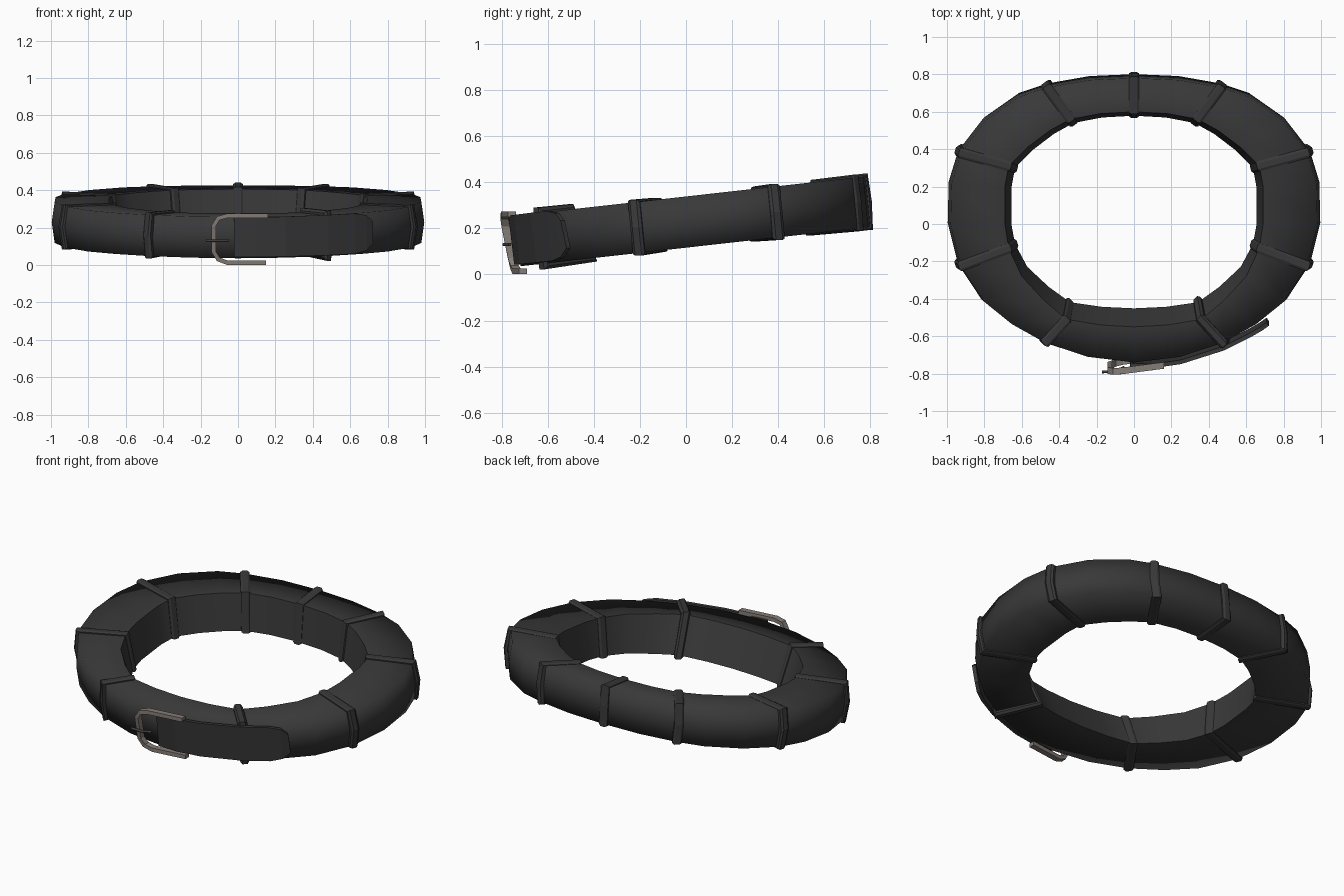
import bpy, bmesh, math
from mathutils import Vector

if "Cube" in bpy.data.objects:
    bpy.data.objects.remove(bpy.data.objects["Cube"])


def material(name, rgb):
    m = bpy.data.materials.new(name)
    m.diffuse_color = (*rgb, 1)
    m.use_nodes = True
    m.node_tree.nodes["Principled BSDF"].inputs["Base Color"].default_value = m.diffuse_color
    return m


LEATHER = material("black_leather", (0.040, 0.040, 0.041))
METAL = material("dull_metal", (0.235, 0.205, 0.185))
DARK = material("dark_metal", (0.06, 0.05, 0.045))


def skin(name, rings, mat, closed, smooth=True, sharp_cols=()):
    """Join equal-sized rings of points into one solid."""
    bm = bmesh.new()
    v = [[bm.verts.new(p) for p in r] for r in rings]
    n, m = len(rings), len(rings[0])
    for i in range(n if closed else n - 1):
        for j in range(m):
            a, b = v[i], v[(i + 1) % n]
            bm.faces.new((a[j], a[(j + 1) % m], b[(j + 1) % m], b[j]))
    if not closed:
        bm.faces.new(v[0])
        bm.faces.new(v[-1])
    bmesh.ops.recalc_face_normals(bm, faces=bm.faces)
    for f in bm.faces:
        f.smooth = smooth
    for j in sharp_cols:
        for i in range(n):
            e = bm.edges.get((v[i][j], v[(i + 1) % n][j]))
            if e:
                e.smooth = False
    me = bpy.data.meshes.new(name)
    bm.to_mesh(me)
    bm.free()
    me.materials.append(mat)
    ob = bpy.data.objects.new(name, me)
    bpy.context.collection.objects.link(ob)
    return ob


def mid_z(y):
    return 0.228 + 0.112 * y


# stations from back to front, right half: outer x, y, inner x, y
HALF = [(0, .785, 0, .60), (.24, .775, .18, .59), (.47, .735, .34, .56),
        (.62, .685, .45, .50), (.80, .56, .57, .41), (.935, .385, .67, .31),
        (.985, .22, .69, .20), (.99, 0, .69, 0), (.935, -.22, .67, -.13),
        (.81, -.41, .60, -.28), (.66, -.53, .48, -.41), (.48, -.63, .36, -.51),
        (.25, -.705, .18, -.54), (0, -.735, 0, -.55)]
LOOPS = (0, 2, 5, 8, 11)


def section(ox, oy, ix, iy):
    """Outer top, outer middle, outer bottom, inner bottom, inner top."""
    h = 0.11
    by = iy * (.965 if iy > 0 else .82)
    return [Vector((ox * .99, oy - .005, mid_z(oy) + h)),
            Vector((ox * 1.006, oy + .006, mid_z(oy))),
            Vector((ox * .99, oy + .016, mid_z(oy) - h)),
            Vector((ix * .95, by, mid_z(by) - h)),
            Vector((ix, iy, mid_z(iy) + h))]


# padded belt body
stations = HALF + [(-a, b, -c, d) for a, b, c, d in HALF[-2:0:-1]]
skin("belt_body", [section(*s) for s in stations], LEATHER, True,
     sharp_cols=(3, 4))

# belt loops wrapped around the body
for k in LOOPS:
    for side in ((1,) if k == 0 else (1, -1)):
        ox, oy, ix, iy = HALF[k]
        sec = section(ox * side, oy, ix * side, iy)
        c = sum(sec, Vector()) / len(sec)
        radial = Vector(((ox - ix) * side, oy - iy, 0)).normalized()
        t = Vector((-radial.y, radial.x, 0))
        grow = 0.03 if (k == 11 and side == 1) else 0.016
        # softened edges: low, high, high, low
        rings = [[p + (p - c).normalized() * g + t * w for p in sec]
                 for w, g in ((-.027, grow * .4), (-.015, grow),
                              (.015, grow), (.027, grow * .4))]
        skin("belt_loop", rings, LEATHER, False, smooth=False)

# strap end, coming out behind the buckle, with a rounded tip
PATH = [(-.02, -.745, .106), (.10, -.75, .106), (.25, -.728, .107),
        (.48, -.655, .108), (.62, -.585, .108), (.68, -.55, .095),
        (.715, -.525, .06)]
rings = []
for i, (x, y, h) in enumerate(PATH):
    a, b = PATH[max(i - 1, 0)], PATH[min(i + 1, len(PATH) - 1)]
    n = Vector((b[1] - a[1], a[0] - b[0], 0)).normalized() * 0.011
    z = mid_z(y) + .005
    top, bot = Vector((x, y - .01, z + h)), Vector((x, y + .015, z - h))
    rings.append([top + n, bot + n, bot - n, top - n])
skin("strap_end", rings, LEATHER, False, smooth=False)

# buckle frame: flat band, open towards the strap and leaning with the belt
FRAME = [(.16, .262), (-.06, .262), (-.105, .25), (-.13, .21), (-.13, .07),
         (-.105, .03), (-.06, .013), (.15, .013)]
rings = []
for i, (x, z) in enumerate(FRAME):
    a, b = FRAME[max(i - 1, 0)], FRAME[min(i + 1, len(FRAME) - 1)]
    n = Vector((b[1] - a[1], 0, a[0] - b[0])).normalized() * 0.012
    p = Vector((x, -.755 + .13 * x - .2 * (z - .13), z))
    d = Vector((0, .022, 0))
    rings.append([p + n - d * .6, p + n + d, p - n + d, p - n - d * .6])
skin("buckle_frame", rings, METAL, False, smooth=False)


def rod(name, pts, radius, mat):
    cu = bpy.data.curves.new(name, 'CURVE')
    cu.dimensions = '3D'
    cu.bevel_depth = radius
    cu.bevel_resolution = 1
    cu.use_fill_caps = True
    sp = cu.splines.new('POLY')
    sp.points.add(len(pts) - 1)
    for q, p in zip(sp.points, pts):
        q.co = (*p, 1)
    cu.materials.append(mat)
    ob = bpy.data.objects.new(name, cu)
    bpy.context.collection.objects.link(ob)


# buckle prong
rod("buckle_prong", [(-.17, -.79, .13), (-.10, -.79, .13), (-.05, -.765, .13)],
    .008, DARK)
